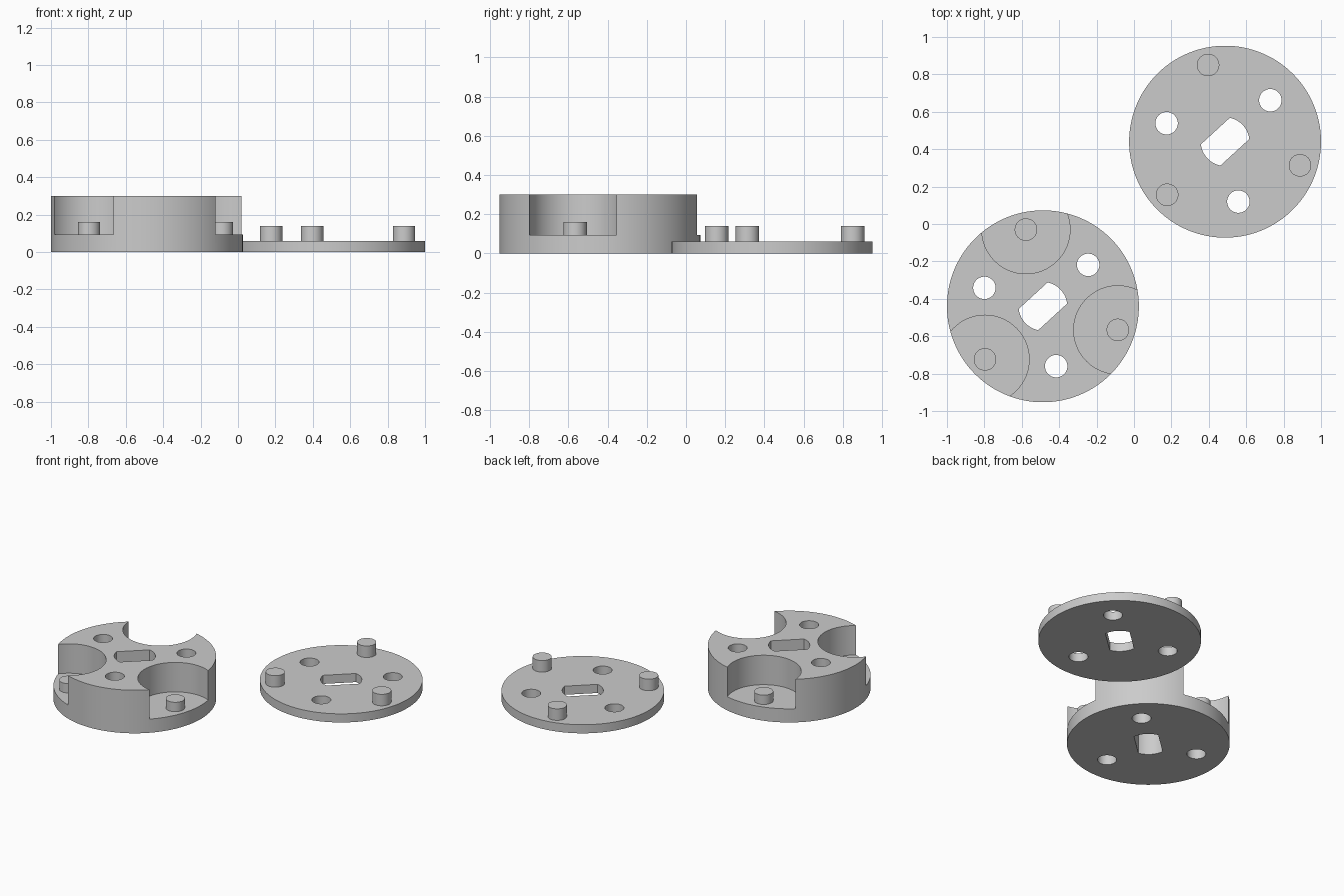
import bpy
import math
from mathutils import Vector

if "Cube" in bpy.data.objects:
    bpy.data.objects.remove(bpy.data.objects["Cube"], do_unlink=True)

grey = bpy.data.materials.new("plain grey")
grey.use_nodes = True
grey.diffuse_color = (0.6, 0.6, 0.6, 1)
grey.node_tree.nodes["Principled BSDF"].inputs["Base Color"].default_value = (0.6, 0.6, 0.6, 1)

DISC_R = 0.513
PEG_R = 0.06
POCKET_R = 0.236
TURN = math.radians(42.5)
CENTRE = Vector((0.487, 0.44))


def cylinder(name, centre, radius, bottom, top, sides=64):
    bpy.ops.mesh.primitive_cylinder_add(
        vertices=sides, radius=radius, depth=top - bottom,
        location=(centre.x, centre.y, (bottom + top) / 2))
    ob = bpy.context.object
    ob.name = name
    ob.data.materials.append(grey)
    return ob


def boolean(target, tool, operation):
    """Apply a boolean and discard the tool object."""
    mod = target.modifiers.new("boolean", 'BOOLEAN')
    mod.operation = operation
    mod.solver = 'EXACT'
    mod.object = tool
    bpy.context.view_layer.objects.active = target
    bpy.ops.object.modifier_apply(modifier=mod.name)
    bpy.data.objects.remove(tool, do_unlink=True)


def ring(centre, radius, start):
    """Three points spaced evenly about a centre."""
    for i in range(3):
        a = start + i * math.tau / 3
        yield centre + radius * Vector((math.cos(a), math.sin(a)))


def shaft_cutter(centre):
    """Round shaft with two parallel flats."""
    shaft = cylinder("shaft_cutter", centre, 0.13, -0.1, 0.5)
    bpy.ops.mesh.primitive_cube_add(size=1, location=(centre.x, centre.y, 0.2),
                                    rotation=(0, 0, TURN))
    flats = bpy.context.object
    flats.scale = (0.5, 0.154, 2)
    boolean(shaft, flats, 'INTERSECT')
    return shaft


def make_plate(name, centre, height, floor, peg_top, pockets):
    plate = cylinder(name, centre, DISC_R, 0, height, 128)
    peg_spots = list(ring(centre, 0.42, TURN + math.pi / 3))
    # Round pockets open through the rim
    if pockets:
        for p in peg_spots:
            boolean(plate, cylinder("pocket_cutter", p, POCKET_R, floor, height + 0.2, 96),
                    'DIFFERENCE')
    # Through holes and the central shaft slot
    for p in ring(centre, 0.328, TURN):
        boolean(plate, cylinder("hole_cutter", p, PEG_R, -0.1, 0.5), 'DIFFERENCE')
    boolean(plate, shaft_cutter(centre), 'DIFFERENCE')
    # Locating pegs
    for p in peg_spots:
        boolean(plate, cylinder("peg", p, PEG_R, floor - 0.02, peg_top), 'UNION')
    bpy.ops.object.select_all(action='DESELECT')
    plate.select_set(True)
    bpy.context.view_layer.objects.active = plate
    bpy.ops.object.shade_smooth_by_angle(angle=math.radians(30))


make_plate("pocketed_body", -CENTRE, 0.30, 0.095, 0.16, True)
make_plate("cover_plate", CENTRE, 0.06, 0.06, 0.14, False)
